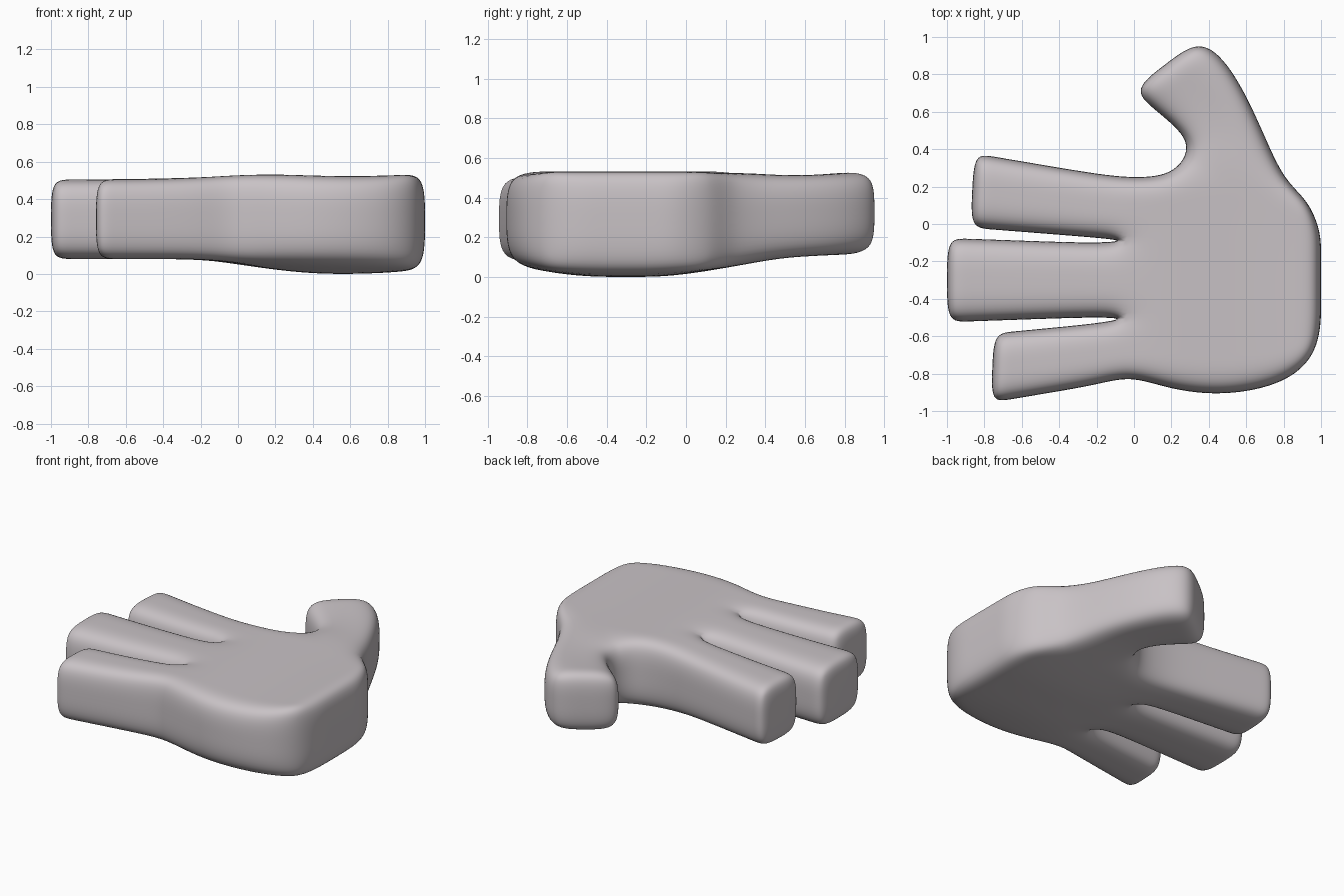
import bpy, bmesh

if "Cube" in bpy.data.objects:
    bpy.data.objects.remove(bpy.data.objects["Cube"])

# ---------- helpers ----------
def interp(v, pts):
    """Piecewise linear lookup through (key, value) pairs."""
    if v <= pts[0][0]:
        return pts[0][1]
    for (a, p), (b, q) in zip(pts, pts[1:]):
        if v <= b:
            return p + (q - p) * (v - a) / (b - a)
    return pts[-1][1]

def mix(a, b, t):
    return (a[0] + (b[0] - a[0]) * t, a[1] + (b[1] - a[1]) * t)

def top_z(x, y):
    if y > 0.4:
        return interp(y, [(0.4, 0.512), (0.65, 0.512), (0.85, 0.532)])
    return interp(x, [(-0.9, 0.505), (-0.3, 0.507), (0.1, 0.537), (0.4, 0.525), (0.7, 0.52), (1, 0.535)])

def bottom_z(x, y):
    belly = interp(y, [(-0.9, 0.07), (-0.6, 0), (-0.05, 0), (0.5, 0.1), (0.95, 0.12)])
    s = 1 if y > 0.4 else interp(x, [(-0.2, 0), (0.35, 1)])
    e = interp(x, [(0.8, 0), (1, 0.03)]) if y < 0.4 else 0
    return 0.08 + (belly - 0.08) * s + e

# ---------- palm plan: columns from finger roots to wrist, 7 rows front to back ----------
palm = [
    [(-0.02, -0.81), (-0.03, -0.67), (-0.04, -0.505), (-0.03, -0.3), (-0.04, -0.09), (-0.03, 0.09), (0.0, 0.245)],
    [(0.18, -0.88), (0.19, -0.69), (0.2, -0.5), (0.2, -0.3), (0.2, -0.08), (0.19, 0.1), (0.19, 0.26)],
    [(0.42, -0.915), (0.42, -0.72), (0.42, -0.5), (0.42, -0.3), (0.42, -0.09), (0.4, 0.14), (0.28, 0.355)],
    [(0.66, -0.89), (0.66, -0.7), (0.66, -0.5), (0.66, -0.3), (0.66, -0.11), (0.63, 0.1), (0.54, 0.31)],
    [(0.85, -0.82), (0.86, -0.65), (0.87, -0.48), (0.87, -0.3), (0.87, -0.13), (0.86, 0.04), (0.8, 0.235)],
    [(0.965, -0.7), (1.0, -0.55), (1.0, -0.42), (1.0, -0.3), (1.0, -0.17), (1.0, -0.04), (0.93, 0.13)],
]
patches = [palm]

# ---------- fingers: (row, tip corners, near-root edge points) ----------
fingers = [
    (0, (-0.765, -0.955), (-0.75, -0.585), (-0.2, -0.86), (-0.2, -0.532)),
    (2, (-1.0, -0.525), (-1.0, -0.075), (-0.2, -0.497), (-0.2, -0.103)),
    (4, (-0.875, -0.02), (-0.855, 0.378), (-0.2, -0.073), (-0.2, 0.267)),
]
for row, t0, t1, r0, r1 in fingers:
    length = r0[0] - t0[0]
    grid = []
    for t in (0, 0.1 / length, 0.5, 1):
        a, b = mix(t0, r0, t), mix(t1, r1, t)
        grid.append([a, mix(a, b, 0.5), b])
    grid.append(palm[0][row:row + 3])
    patches.append(grid)

# ---------- thumb: cross strips from the palm to the hooked tip ----------
patches.append([
    [palm[c][6] for c in (2, 3, 4)],
    [(0.285, 0.45), (0.48, 0.48), (0.69, 0.49)],
    [(0.2, 0.54), (0.4, 0.64), (0.585, 0.72)],
    [(0.1, 0.62), (0.27, 0.765), (0.465, 0.905)],
    [(-0.01, 0.72), (0.17, 0.855), (0.335, 0.982)],
])

# ---------- three layers of shared vertices, skinned into one closed cage ----------
bm = bmesh.new()
nodes = {}

def node(p):
    key = (round(p[0], 4), round(p[1], 4))
    if key not in nodes:
        lo, hi = bottom_z(*p), top_z(*p)
        nodes[key] = [bm.verts.new((p[0], p[1], z)) for z in (lo, (lo + hi) / 2, hi)]
    return key

edges = {}
for grid in patches:
    for c0, c1 in zip(grid, grid[1:]):
        for j in range(len(c0) - 1):
            quad = [node(p) for p in (c0[j], c1[j], c1[j + 1], c0[j + 1])]
            for layer in (0, 2):
                bm.faces.new([nodes[k][layer] for k in quad])
            for a, b in zip(quad, quad[1:] + quad[:1]):
                e = tuple(sorted((a, b)))
                edges[e] = edges.get(e, 0) + 1

# side walls along the outline
for (a, b), uses in edges.items():
    if uses == 1:
        for k in (0, 1):
            bm.faces.new([nodes[a][k], nodes[b][k], nodes[b][k + 1], nodes[a][k + 1]])

bmesh.ops.recalc_face_normals(bm, faces=bm.faces[:])
for f in bm.faces:
    f.smooth = True
mesh = bpy.data.meshes.new("hand")
bm.to_mesh(mesh)
bm.free()

# ---------- object, colour and smoothing ----------
hand = bpy.data.objects.new("hand", mesh)
bpy.context.collection.objects.link(hand)
grey = bpy.data.materials.new("warm grey")
grey.diffuse_color = (0.58, 0.54, 0.56, 1)
grey.use_nodes = True
grey.node_tree.nodes["Principled BSDF"].inputs["Base Color"].default_value = grey.diffuse_color
mesh.materials.append(grey)
sub = hand.modifiers.new("smooth_skin", 'SUBSURF')
sub.levels = sub.render_levels = 3
